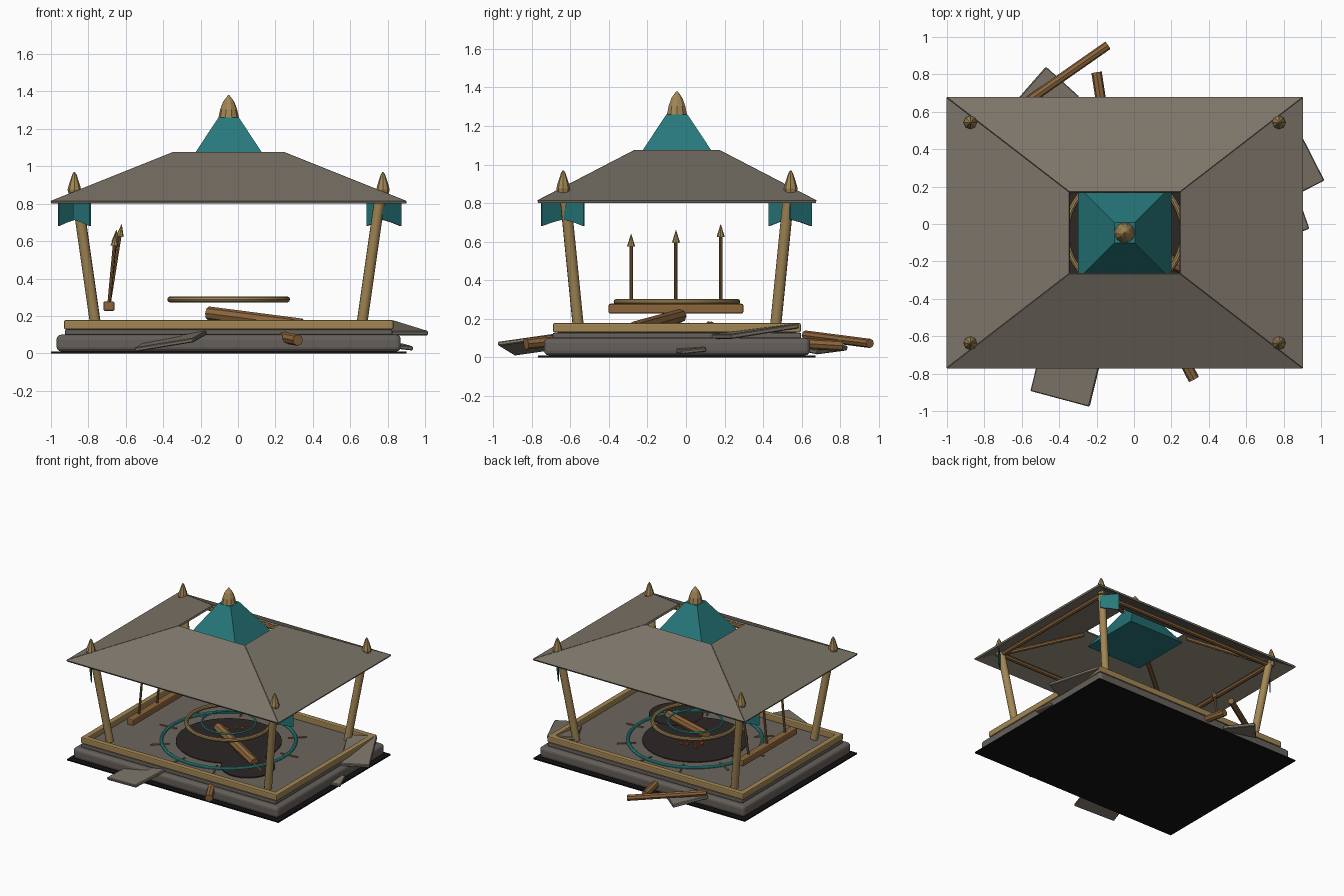
import bpy, bmesh, math, random
from mathutils import Vector

if "Cube" in bpy.data.objects:
    bpy.data.objects.remove(bpy.data.objects["Cube"])

random.seed(4)
CX, CY = -0.05, -0.047


def mat(name, c):
    m = bpy.data.materials.new(name)
    m.diffuse_color = (*c, 1)
    m.use_nodes = True
    m.node_tree.nodes["Principled BSDF"].inputs["Base Color"].default_value = m.diffuse_color
    return m


STONE = mat("stone", (0.13, 0.115, 0.10))
ROOF = mat("roof", (0.20, 0.175, 0.14))
FLOOR = mat("floor", (0.15, 0.13, 0.11))
BLACK = mat("black", (0.006, 0.006, 0.007))
SOOT = mat("soot", (0.025, 0.02, 0.018))
GOLD = mat("gold", (0.36, 0.24, 0.09))
WOOD = mat("wood", (0.26, 0.13, 0.045))
TEAL = mat("teal", (0.02, 0.19, 0.20))
GLOW = mat("bright_teal", (0.03, 0.42, 0.40))
EMBER = mat("ember", (0.8, 0.1, 0.01))


def finish(ob, name, m, bevel=0, seg=2, smooth=False):
    ob.name = name
    ob.data.materials.append(m)
    if bevel:
        b = ob.modifiers.new("bevel", "BEVEL")
        b.width, b.segments = bevel, seg
    if smooth:
        bpy.ops.object.shade_smooth_by_angle(angle=math.radians(35))
    return ob


def box(name, loc, size, m, rot=(0, 0, 0), bevel=0.0, seg=2):
    bpy.ops.mesh.primitive_cube_add(size=1, location=loc)
    ob = bpy.context.object
    ob.scale = size
    bpy.ops.object.transform_apply(location=False, rotation=False, scale=True)
    ob.rotation_euler = [math.radians(a) for a in rot]
    return finish(ob, name, m, bevel, seg)


def rod(name, a, b, r1, m, r2=None, sides=12):
    a, b = Vector(a), Vector(b)
    bpy.ops.mesh.primitive_cone_add(vertices=sides, radius1=r1, radius2=r1 if r2 is None else r2,
                                    depth=(b - a).length, location=(a + b) / 2)
    ob = bpy.context.object
    ob.rotation_euler = (b - a).to_track_quat("Z", "Y").to_euler()
    return finish(ob, name, m, smooth=True)


def ring(name, z, R, r, m):
    bpy.ops.mesh.primitive_torus_add(location=(CX, CY, z), major_radius=R, minor_radius=r,
                                     major_segments=56, minor_segments=10)
    return finish(bpy.context.object, name, m, smooth=True)


def mesh(name, verts, faces, m, thick=0.0):
    me = bpy.data.meshes.new(name)
    me.from_pydata(verts, [], faces)
    ob = bpy.data.objects.new(name, me)
    bpy.context.collection.objects.link(ob)
    if thick:
        s = ob.modifiers.new("solid", "SOLIDIFY")
        s.thickness, s.offset = thick, 0
    return finish(ob, name, m)


def lathe(name, loc, profile, m, n=8):
    verts = [(loc[0] + r * math.cos(2 * math.pi * i / n), loc[1] + r * math.sin(2 * math.pi * i / n), loc[2] + z)
             for r, z in profile for i in range(n)]
    faces = [(k * n + i, k * n + (i + 1) % n, (k + 1) * n + (i + 1) % n, (k + 1) * n + i)
             for k in range(len(profile) - 1) for i in range(n)]
    last = (len(profile) - 1) * n
    faces += [tuple(reversed(range(n))), tuple(range(last, last + n))]
    return mesh(name, verts, faces, m)


# Stepped base
box("ground_plate", (CX, CY, 0.005), (1.9, 1.44, 0.01), BLACK)
box("lower_slab", (CX, CY, 0.055), (1.84, 1.38, 0.09), STONE, bevel=0.025, seg=3)
box("upper_slab", (CX, CY, 0.112), (1.75, 1.29, 0.03), STONE, bevel=0.008)
box("floor", (CX, CY, 0.128), (1.70, 1.24, 0.012), FLOOR)
for s in (-1, 1):
    box("long_rail", (CX, CY + s * 0.62, 0.153), (1.76, 0.045, 0.05), GOLD, bevel=0.008)
    box("short_rail", (CX + s * 0.858, CY, 0.153), (0.045, 1.28, 0.05), GOLD, bevel=0.008)

# Floor markings and floating rings
for name, x, y, r, z in (("soot_disc", CX, CY, 0.39, 0.136), ("soot_patch", 0.32, -0.33, 0.2, 0.138)):
    bpy.ops.mesh.primitive_cylinder_add(vertices=40, radius=r, depth=0.008, location=(x, y, z))
    finish(bpy.context.object, name, SOOT)
ring("outer_teal_ring", 0.142, 0.495, 0.012, GLOW)
ring("gold_ring", 0.288, 0.312, 0.016, GOLD)
ring("inner_teal_ring", 0.288, 0.2, 0.007, GLOW)
for i in range(10):
    a = 2 * math.pi * i / 10 + 0.1
    c, s = math.cos(a), math.sin(a)
    rod("floor_spoke", (CX + 0.44 * c, CY + 0.44 * s, 0.138), (CX + 0.58 * c, CY + 0.58 * s, 0.138), 0.007, WOOD, sides=6)
for i in range(9):
    bpy.ops.mesh.primitive_ico_sphere_add(subdivisions=1, radius=0.012, location=(
        random.uniform(-0.18, -0.04), random.uniform(0.0, 0.16), random.uniform(0.15, 0.18)))
    finish(bpy.context.object, "ember", EMBER)

# Leaning corner posts, roof frame and finials
SPIKE = [(0.024, 0), (0.036, 0.05), (0.03, 0.075), (0.012, 0.13), (0.003, 0.145)]
for sx, sy in ((-1, -1), (1, -1), (1, 1), (-1, 1)):
    top = (CX + sx * 0.81, CY + sy * 0.58, 0.84)
    rod("corner_post", (CX + sx * 0.71, CY + sy * 0.51, 0.14), top, 0.029, GOLD)
    rod("hip_rafter", top, (CX + sx * 0.31, CY + sy * 0.225, 1.035), 0.016, WOOD, sides=8)
    lathe("corner_finial", (CX + sx * 0.825, CY + sy * 0.59, 0.825), SPIKE, GOLD)
for s in (-1, 1):
    rod("long_eave_beam", (CX - 0.81, CY + s * 0.58, 0.835), (CX + 0.81, CY + s * 0.58, 0.835), 0.018, WOOD, sides=8)
    rod("short_eave_beam", (CX + s * 0.81, CY - 0.58, 0.835), (CX + s * 0.81, CY + 0.58, 0.835), 0.018, WOOD, sides=8)

# Four roof panels around an open top
low = [(CX + sx * 0.95, CY + sy * 0.722, 0.808) for sx, sy in ((-1, -1), (1, -1), (1, 1), (-1, 1))]
high = [(CX + sx * 0.295, CY + sy * 0.217, 1.07) for sx, sy in ((-1, -1), (1, -1), (1, 1), (-1, 1))]
for i, side in enumerate(("front", "right", "back", "left")):
    j = (i + 1) % 4
    mesh(side + "_roof_panel", [low[i], low[j], high[j], high[i]], [(0, 1, 2, 3)], ROOF, 0.014)

# Pyramid cap and top finial
q = math.sqrt(2)
bpy.ops.mesh.primitive_cone_add(vertices=4, radius1=0.25 * q, radius2=0.055 * q, depth=0.295,
                                location=(CX, CY, 1.1125), rotation=(0, 0, math.pi / 4))
finish(bpy.context.object, "roof_cap", TEAL)
lathe("top_finial", (CX, CY, 1.255), [(0.056, 0), (0.045, 0.05), (0.03, 0.09), (0.004, 0.125)], GOLD, 10)

# Hanging cloths on the corners
for (ax, ay), (bx, by) in (((-0.88, -0.64), (-0.79, -0.75)), ((0.77, -0.63), (0.87, -0.53)),
                           ((0.78, 0.54), (0.69, 0.65)), ((-0.87, 0.53), (-0.96, 0.43))):
    mx, my = (ax + bx) / 2, (ay + by) / 2
    mesh("corner_cloth", [(ax, ay, 0.82), (mx, my, 0.82), (bx, by, 0.82),
                          (bx, by, 0.68), (mx, my, 0.70), (ax, ay, 0.715)],
         [(0, 1, 4, 5), (1, 2, 3, 4)], TEAL, 0.008)

# Spear rack on the left
box("spear_rack", (-0.69, -0.052, 0.252), (0.06, 0.70, 0.052), WOOD, bevel=0.01)
for y, x, z in ((-0.285, -0.655, 0.64), (-0.052, -0.65, 0.66), (0.18, -0.622, 0.69)):
    foot, tip = Vector((-0.69, y, 0.26)), Vector((x, y, z))
    neck = tip + (foot - tip).normalized() * 0.065
    rod("spear_shaft", foot, neck, 0.009, WOOD, sides=8)
    rod("spear_tip", neck, tip, 0.021, GOLD, 0.001, sides=8)

# Fallen beams
for a, b, r in (((-0.16, -0.03, 0.215), (0.34, -0.27, 0.15), 0.036),
                ((-0.62, 0.62, 0.115), (-0.14, 0.955, 0.072), 0.024),
                ((-0.16, 0.55, 0.075), (-0.2, 0.81, 0.06), 0.028),
                ((0.22, -0.64, 0.09), (0.32, -0.83, 0.07), 0.03)):
    rod("fallen_beam", a, b, r, WOOD, sides=8)

# Broken stone slabs leaning on the base
for loc, size, rot in (((-0.36, -0.79, 0.065), (0.33, 0.30, 0.022), (8, -9, -15)),
                       ((-0.47, 0.66, 0.06), (0.24, 0.27, 0.025), (-10, 5, -42)),
                       ((0.83, 0.36, 0.135), (0.22, 0.40, 0.025), (8, 0, 27)),
                       ((0.83, 0.01, 0.042), (0.18, 0.14, 0.022), (6, 6, 20))):
    box("broken_slab", loc, size, ROOF, rot, bevel=0.005, seg=1)
